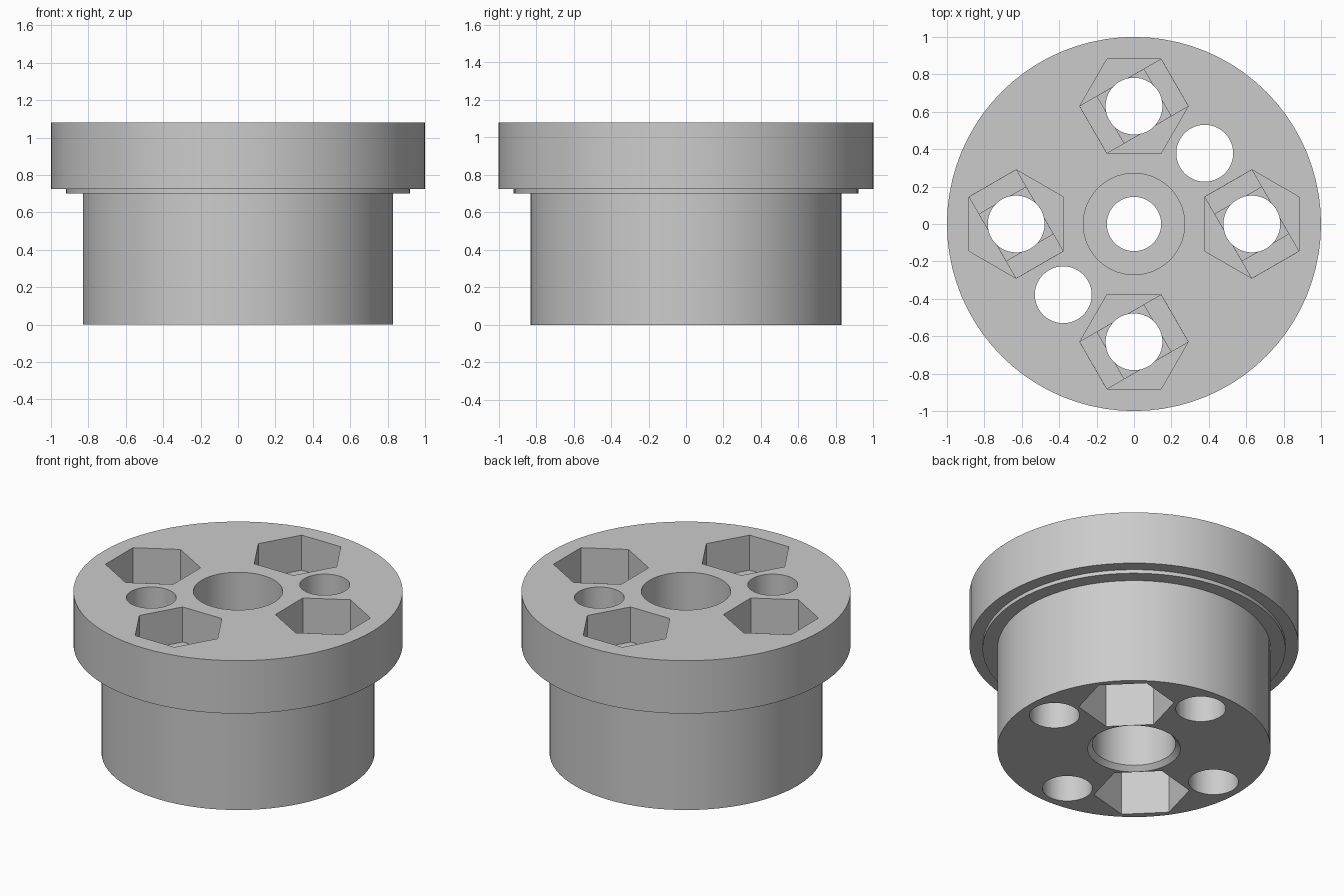
import bpy, bmesh
from math import pi, cos, sin
from mathutils import Matrix, Vector

default = bpy.data.objects.get("Cube")
if default:
    bpy.data.objects.remove(default)

HEIGHT = 1.08
HEX_R = 0.29        # nut pocket corner radius
HOLE_R = 0.152
LAYER = 0.02        # thickness of each pocket floor step
TOP_DEPTH, BOTTOM_DEPTH = 0.235, 0.45

grey = bpy.data.materials.new("plain_grey")
grey.use_nodes = True
grey.diffuse_color = (0.6, 0.6, 0.6, 1)
grey.node_tree.nodes["Principled BSDF"].inputs["Base Color"].default_value = (0.6, 0.6, 0.6, 1)


def make_object(name, bm):
    bmesh.ops.recalc_face_normals(bm, faces=bm.faces)
    mesh = bpy.data.meshes.new(name)
    bm.to_mesh(mesh)
    bm.free()
    mesh.materials.append(grey)
    obj = bpy.data.objects.new(name, mesh)
    bpy.context.collection.objects.link(obj)
    return obj


def ring(radius, count, start=0.0):
    return [(radius * cos(start + 2 * pi * i / count),
             radius * sin(start + 2 * pi * i / count)) for i in range(count)]


def prism(bm, outline, centre, turn, z0, z1):
    place = Matrix.Translation(centre) @ Matrix.Rotation(turn, 4, "Z")
    low, high = ([bm.verts.new(place @ Vector((x, y, z))) for x, y in outline]
                 for z in (z0, z1))
    bm.faces.new(low)
    bm.faces.new(high)
    for i in range(len(outline)):
        j = (i + 1) % len(outline)
        bm.faces.new((low[i], low[j], high[j], high[i]))


# Flanged hub: closed profile (radius, height) with centre bores, spun round z
profile = [(0.83, 0), (0.83, 0.70), (0.92, 0.70), (0.92, 0.725), (1, 0.725),
           (1, HEIGHT), (0.271, HEIGHT), (0.271, 0.77), (0.145, 0.77),
           (0.145, 0.67), (0.253, 0.67), (0.253, 0.03), (0.282, 0)]
bm = bmesh.new()
verts = [bm.verts.new((r, 0, z)) for r, z in profile]
edges = [bm.edges.new((verts[i - 1], verts[i])) for i in range(len(verts))]
bmesh.ops.spin(bm, geom=verts + edges, cent=(0, 0, 0), axis=(0, 0, 1),
               angle=2 * pi, steps=80, use_merge=True)
bmesh.ops.remove_doubles(bm, verts=bm.verts, dist=0.0001)
hub = make_object("flanged_hub", bm)

# Pocket positions: four open upward, two open downward on the diagonal
pockets = [(0.63, i * pi / 2, True) for i in range(4)]
pockets += [(0.535, pi / 4 + i * pi, False) for i in range(2)]

# Outlines with local x pointing outward from the hub axis
hexagon = ring(HEX_R, 6, pi / 6)
slot = [(x * 0.998, y * 0.998) for x, y in (ring(HEX_R, 6, pi / 6)[i] for i in (1, 2, 4, 5))]
square = ring(HEX_R * 0.5 * 2 ** 0.5 * 0.996, 4, pi / 6 - pi / 4)
circle = ring(HOLE_R, 48)

# Each cut goes one step deeper: hexagon, slot, square, then round through hole
cuts = [("hex_cutter", hexagon, 0), ("slot_cutter", slot, LAYER),
        ("square_cutter", square, 2 * LAYER), ("hole_cutter", circle, None)]
for name, outline, extra in cuts:
    bm = bmesh.new()
    for radius, angle, upward in pockets:
        centre = Vector((radius * cos(angle), radius * sin(angle), 0))
        if extra is None:
            z0, z1 = -0.1, HEIGHT + 0.1
        elif upward:
            z0, z1 = HEIGHT - TOP_DEPTH - extra, HEIGHT + 0.1
        else:
            z0, z1 = -0.1, BOTTOM_DEPTH + extra
        prism(bm, outline, centre, angle, z0, z1)
    cutter = make_object(name, bm)
    cutter.hide_render = True
    mod = hub.modifiers.new(name, "BOOLEAN")
    mod.operation = "DIFFERENCE"
    mod.solver = "EXACT"
    mod.object = cutter
    bpy.ops.object.select_all(action="DESELECT")
    bpy.context.view_layer.objects.active = hub
    hub.select_set(True)
    bpy.ops.object.modifier_apply(modifier=name)
    bpy.data.objects.remove(cutter)

bpy.ops.object.shade_smooth_by_angle(angle=pi / 6)
